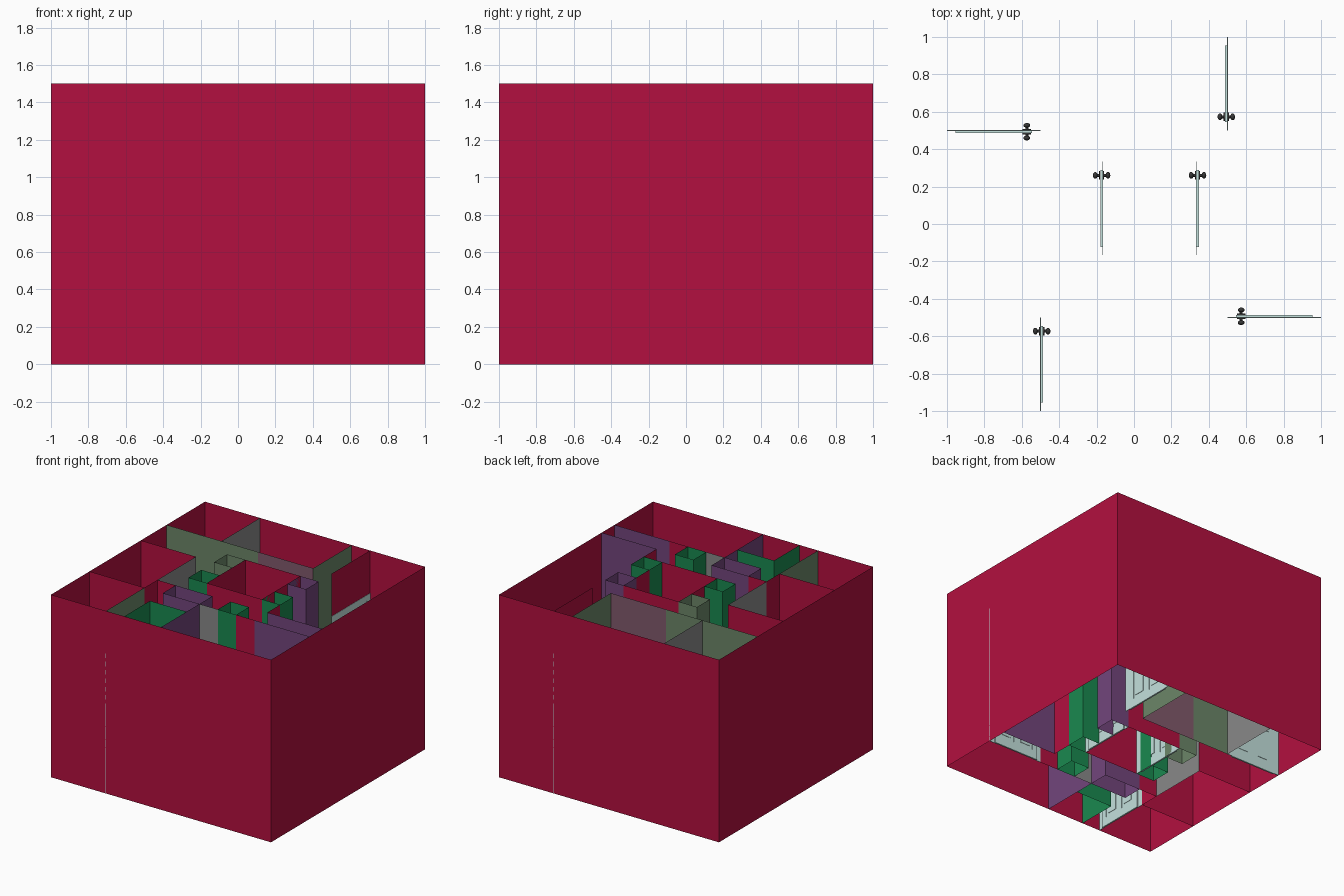
import bpy, bmesh, math
from mathutils import Matrix, Vector

if "Cube" in bpy.data.objects:
    bpy.data.objects.remove(bpy.data.objects["Cube"])

H = 1.5          # wall height
U = 1 / 6        # grid cell
DOOR_TOP = 1.15


def mat(name, rgb):
    m = bpy.data.materials.new(name)
    m.diffuse_color = (*rgb, 1)
    m.use_nodes = True
    m.node_tree.nodes["Principled BSDF"].inputs["Base Color"].default_value = m.diffuse_color
    return m


RED = mat("red", (0.45, 0.005, 0.05))
PURPLE = mat("purple", (0.17, 0.06, 0.2))
GREEN = mat("green", (0.01, 0.25, 0.08))
SAGE = mat("sage", (0.15, 0.24, 0.14))
GREY = mat("grey", (0.25, 0.25, 0.25))
MAUVE = mat("mauve", (0.22, 0.1, 0.15))
PALE = mat("pale_mint", (0.55, 0.75, 0.72))
DARK = mat("dark_metal", (0.04, 0.04, 0.04))


def finish(bm, name, material):
    me = bpy.data.meshes.new(name)
    bm.to_mesh(me)
    bm.free()
    ob = bpy.data.objects.new(name, me)
    me.materials.append(material)
    bpy.context.collection.objects.link(ob)
    return ob


def wall(a, b, material, z0=0.0, name="wall"):
    """Paper-thin upright sheet between two grid points."""
    bm = bmesh.new()
    ends = [(a[0] * U, a[1] * U, z0), (b[0] * U, b[1] * U, z0)]
    ends += [(x, y, H) for x, y, _ in reversed(ends)]
    bm.faces.new([bm.verts.new(v) for v in ends])
    return finish(bm, name, material)


def h_wall(y, x0, x1, material):
    wall((x0, y), (x1, y), material)


def v_wall(x, y0, y1, material):
    wall((x, y0), (x, y1), material)


def block(x, y, w, h, material, name="pillar_block"):
    """Closed ring of four walls."""
    c = [(x, y), (x + w, y), (x + w, y + h), (x, y + h)]
    for i in range(4):
        wall(c[i], c[(i + 1) % 4], material, name=name)


# outer shell
block(-6, -6, 12, 12, RED, "outer_wall")

# small closed blocks between the corridors
block(-2, -3, 2, 1, PURPLE)
block(1, -3, 1, 1, GREEN)
block(2, -1, 1, 1, GREEN)
block(2, 1, 1, 1, PURPLE)
block(-2, 1, 1, 1, SAGE)
block(-2, -1, 1, 1, GREEN)

# walls of the side rooms
h_wall(-3, -6, -3, RED)
h_wall(1, -6, -3, RED)
h_wall(-2, -3, -2, RED)
h_wall(-2, 3, 6, PURPLE)
h_wall(-3, 0, 1, GREY)
h_wall(-3, 2, 3, RED)
h_wall(-4, -2, 0, GREEN)
h_wall(3, -3, -1, SAGE)
h_wall(3, -1, 2, MAUVE)
v_wall(-2, -6, -4, GREEN)
v_wall(0, -6, -3, PURPLE)
v_wall(-3, -3, -2, RED)
v_wall(-3, -2, 1, GREY)
v_wall(-3, 3, 6, GREY)
v_wall(2, 3, 6, SAGE)
v_wall(3, -2, -1, RED)

# centre room
h_wall(-1, -1, 2, RED)
h_wall(2, -1, 2, RED)


def add_box(bm, x0, x1, y0, y1, z0, z1):
    m = Matrix.Translation(((x0 + x1) / 2, (y0 + y1) / 2, (z0 + z1) / 2)) \
        @ Matrix.Diagonal((x1 - x0, y1 - y0, z1 - z0, 1))
    bmesh.ops.create_cube(bm, size=1, matrix=m)


def door(x, y, angle, wall_mat, flip=1):
    """Door filling a three-cell wall; (x, y) is the hinge end."""
    place = Matrix.Translation((x * U, y * U, 0)) \
        @ Matrix.Rotation(math.radians(angle), 4, 'Z') @ Matrix.Diagonal((1, flip, 1, 1))
    end = place @ Vector((3 * U, 0, 0))
    wall((x, y), (end.x / U, end.y / U), wall_mat, DOOR_TOP, "wall_over_door")

    # thin frame
    e, w, top = 0.045, 3 * U, DOOR_TOP - 0.045
    bm = bmesh.new()
    add_box(bm, 0, e, -.002, .002, 0, DOOR_TOP)
    add_box(bm, w - e, w, -.002, .002, 0, DOOR_TOP)
    add_box(bm, e, w - e, -.002, .002, top, DOOR_TOP)
    frame = finish(bm, "door_frame", PALE)

    # leaf: core, stiles, rails and two columns of raised panels
    bm = bmesh.new()
    add_box(bm, e, w - e, -.009, -.004, 0, top)
    pitch, stile = (w - 2 * e - .045) / 2, .045
    for i in range(3):
        sx = e + i * pitch
        add_box(bm, sx, sx + stile, -.013, 0, 0, top)
    rail, step = .07, (top - .07) / 3
    for i in range(2):
        x0, x1 = e + i * pitch + stile, e + (i + 1) * pitch
        for k in range(4):
            add_box(bm, x0, x1, -.013, 0, k * step, k * step + rail)
        for k in range(3):
            add_box(bm, x0 + .025, x1 - .025, -.012, -.001,
                    k * step + rail + .025, (k + 1) * step - .025)
    leaf = finish(bm, "door_leaf", PALE)

    # roses, spindles and knobs on both sides
    bm = bmesh.new()
    for side in (-1, 1):
        at = lambda d: Matrix.Translation((.427, side * d - .0065, .53))
        for off, depth, r in ((.011, .006, .022), (.022, .016, .008)):
            bmesh.ops.create_cone(bm, cap_ends=True, segments=16, radius1=r, radius2=r,
                                  depth=depth, matrix=at(off) @ Matrix.Rotation(math.pi / 2, 4, 'X'))
        bmesh.ops.create_uvsphere(bm, u_segments=16, v_segments=10, radius=.018,
                                  matrix=at(.034) @ Matrix.Diagonal((1, .7, 1, 1)))
    for f in bm.faces:
        f.smooth = len(f.verts) < 5
    knobs = finish(bm, "door_knobs", DARK)
    for ob in (frame, leaf, knobs):
        ob.data.transform(place)
        if flip < 0:
            ob.data.flip_normals()


# four side room doors, two centre room doors
door(-6, 3, 0, SAGE)
door(3, 6, -90, RED)
door(6, -3, 180, PURPLE)
door(-3, -6, 90, SAGE)
door(-1, -1, 90, RED, flip=-1)
door(2, -1, 90, RED)
